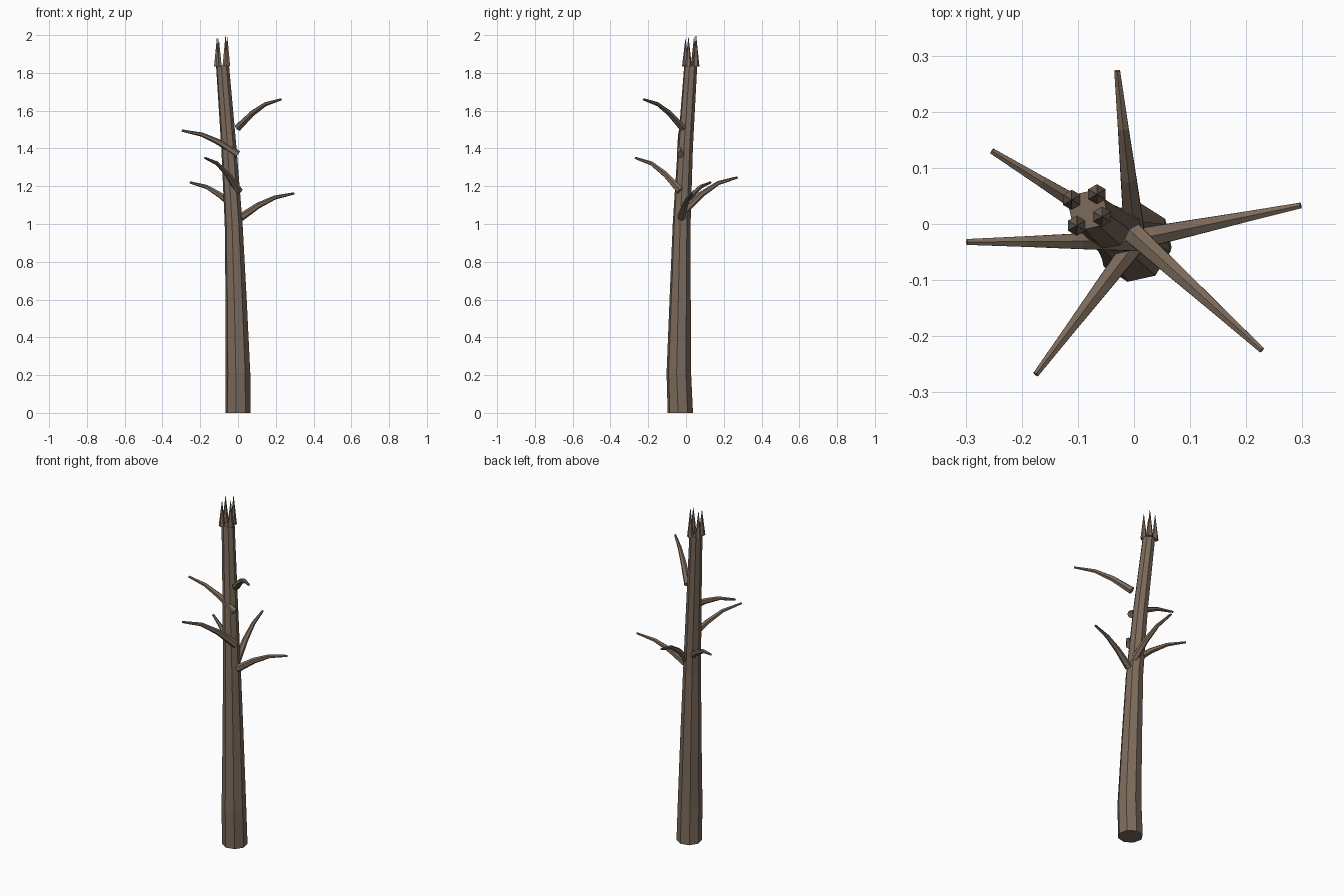
import bpy, bmesh, math
from mathutils import Vector

cube = bpy.data.objects.get("Cube")
if cube:
    bpy.data.objects.remove(cube)

bark = bpy.data.materials.new("brown_bark")
bark.use_nodes = True
colour = (0.20, 0.145, 0.105, 1)
bark.diffuse_color = colour
bark.node_tree.nodes["Principled BSDF"].inputs["Base Color"].default_value = colour


def tube(name, points, radii, sides, phase=0.0, level=False):
    """Flat-shaded tapered tube along points, with capped ends."""
    pts = [Vector(p) for p in points]
    bm = bmesh.new()
    rings = []
    for i, (p, r) in enumerate(zip(pts, radii)):
        axis = (pts[min(i + 1, len(pts) - 1)] - pts[max(i - 1, 0)]).normalized()
        if level:
            u, v = Vector((1, 0, 0)), Vector((0, 1, 0))
        else:
            u = Vector((0, 0, 1)).cross(axis).normalized()
            v = axis.cross(u)
        angles = [phase + math.tau * k / sides for k in range(sides)]
        rings.append([bm.verts.new(p + r * (math.cos(a) * u + math.sin(a) * v)) for a in angles])
    for low, high in zip(rings, rings[1:]):
        for k in range(sides):
            n = (k + 1) % sides
            bm.faces.new((low[k], low[n], high[n], high[k]))
    bm.faces.new(rings[0])
    bm.faces.new(rings[-1])
    bmesh.ops.recalc_face_normals(bm, faces=bm.faces)
    mesh = bpy.data.meshes.new(name)
    bm.to_mesh(mesh)
    bm.free()
    mesh.materials.append(bark)
    bpy.context.collection.objects.link(bpy.data.objects.new(name, mesh))


# Leaning trunk
tube("trunk",
     [(0, -0.03, 0), (0, -0.038, 0.21), (-0.01, -0.031, 0.6),
      (-0.023, -0.023, 1.0), (-0.048, -0.004, 1.4), (-0.082, 0.025, 1.84)],
     [0.068, 0.066, 0.057, 0.048, 0.041, 0.035], 8, math.radians(-10), True)

# Bare branches: base and tip, arching upward then levelling out
branches = [
    ("left_branch", (0.015, -0.025, 1.035), (0.297, 0.033, 1.162)),
    ("upper_front_branch", (0.0, -0.018, 1.51), (0.228, -0.225, 1.66)),
    ("right_branch", (0.0, -0.03, 1.368), (-0.298, -0.032, 1.495)),
    ("lower_front_branch", (0.005, -0.03, 1.175), (-0.175, -0.268, 1.35)),
    ("back_right_branch", (-0.01, -0.02, 1.08), (-0.253, 0.13, 1.22)),
    ("back_branch", (0.0, -0.01, 1.07), (-0.03, 0.273, 1.247)),
]
for name, base, tip in branches:
    b, t = Vector(base), Vector(tip)
    path = []
    for along, rise in ((0, 0), (0.33, 0.5), (0.64, 0.83), (1, 1)):
        p = b.lerp(t, along)
        p.z = b.z + (t.z - b.z) * rise
        path.append(p)
    tube(name, path, [0.021, 0.016, 0.011, 0.006], 6, math.pi / 6)

# Splintered top
for i, (x, y, top) in enumerate([(-0.111, 0.043, 1.99), (-0.066, 0.053, 2.0),
                                 (-0.057, 0.013, 1.99), (-0.102, -0.003, 1.98)]):
    tube(f"splinter_{i + 1}", [(x, y, 1.835), (x, y, top)], [0.018, 0.0008], 6, math.pi / 6, True)
